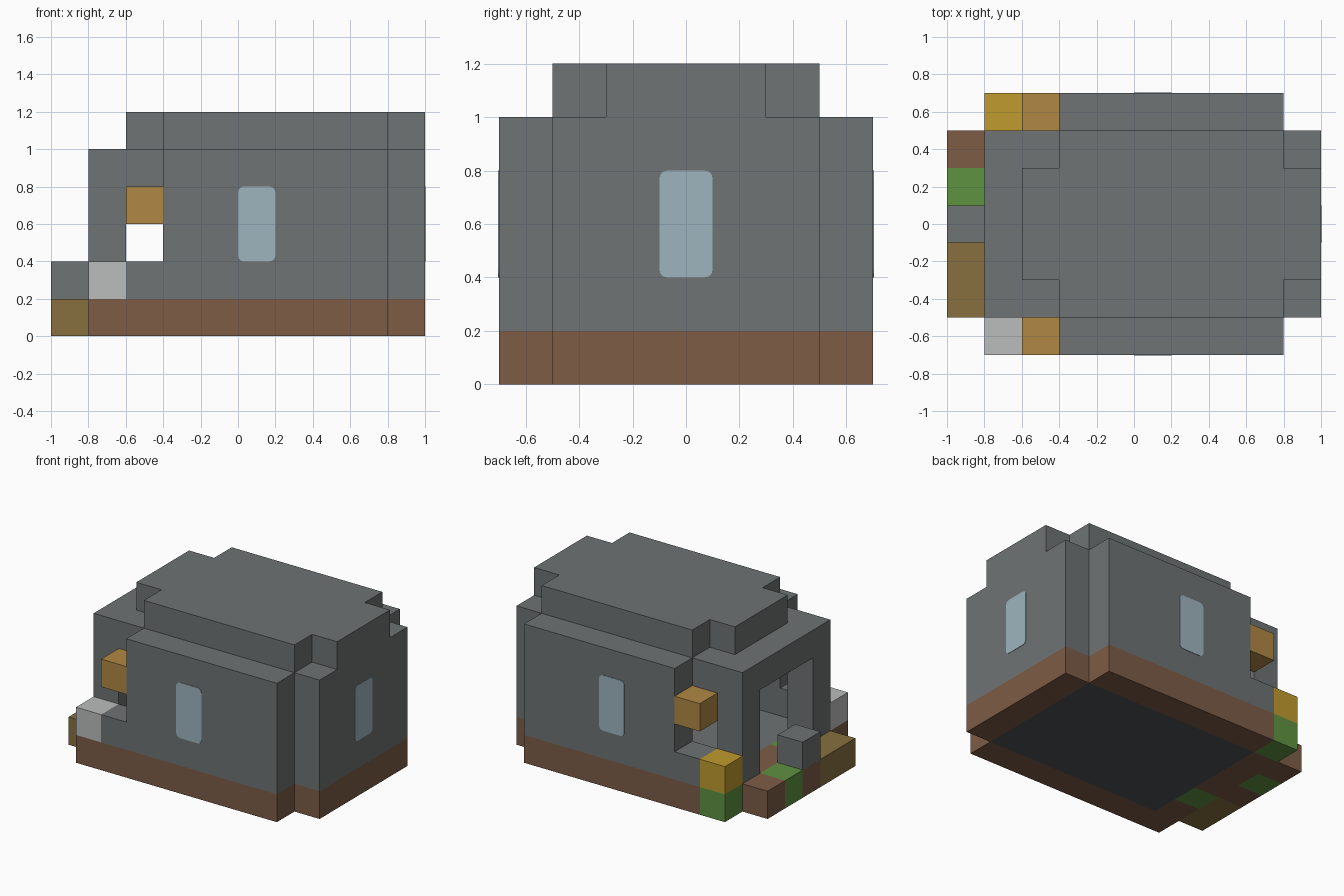
import bpy
import bmesh
from mathutils import Matrix, Vector

cube = bpy.data.objects.get("Cube")
if cube:
    bpy.data.objects.remove(cube, do_unlink=True)


def material(name, rgb):
    # 8-bit sRGB to linear
    lin = [((c / 255 + 0.055) / 1.055) ** 2.4 for c in rgb] + [1.0]
    m = bpy.data.materials.new(name)
    m.use_nodes = True
    m.diffuse_color = lin
    m.node_tree.nodes["Principled BSDF"].inputs["Base Color"].default_value = lin
    return m


stone = material("stone_grey", (110, 115, 115))
slab = material("dark_grey", (78, 84, 86))
earth = material("earth_brown", (125, 92, 70))
olive = material("olive_brown", (135, 112, 62))
pale = material("pale_grey", (186, 189, 187))
amber = material("amber", (176, 136, 68))
yellow = material("yellow", (191, 155, 45))
green = material("green", (95, 146, 65))
glass = material("pale_blue_glass", (158, 181, 190))


def add_object(name, bm, mat):
    mesh = bpy.data.meshes.new(name)
    bm.to_mesh(mesh)
    bm.free()
    mesh.materials.append(mat)
    ob = bpy.data.objects.new(name, mesh)
    bpy.context.collection.objects.link(ob)
    return ob


def block(centre, size):
    """New bmesh holding one box."""
    bm = bmesh.new()
    scale = Matrix.Diagonal(size).to_4x4()
    bmesh.ops.create_cube(bm, size=1, matrix=Matrix.Translation(centre) @ scale)
    return bm


def box(name, mat, x, y, z):
    """Box between (min, max) pairs."""
    size = Vector((x[1] - x[0], y[1] - y[0], z[1] - z[0]))
    centre = Vector((sum(x), sum(y), sum(z))) / 2
    return add_object(name, block(centre, size), mat)


def box_pair(name, mat, x, y, z):
    """Same box on the front (-y) and back (+y) sides."""
    box("back_" + name, mat, x, y, z)
    box("front_" + name, mat, x, (-y[1], -y[0]), z)


BASE = (0, 0.2)
FULL = (0.2, 1)
LOW = (0.2, 0.4)
OUTER = (0.5, 0.7)
POST = (0.3, 0.5)

# Foundation ring and floor
box("front_foundation", earth, (-0.8, 0.8), (-0.7, -0.5), BASE)
box("back_foundation", earth, (-0.6, 0.8), OUTER, BASE)
box("end_foundation", earth, (0.8, 1), (-0.5, 0.5), BASE)
box("threshold_back", earth, (-0.8, -0.6), (-0.1, 0.5), BASE)
box("threshold_green", green, (-0.8, -0.6), (-0.3, -0.1), BASE)
box("threshold_front", earth, (-0.8, -0.6), (-0.5, -0.3), BASE)
floor = box("floor", stone, (-0.6, 0.8), (-0.5, 0.5), BASE)
floor.data.materials.append(slab)
for f in floor.data.polygons:
    f.material_index = int(f.normal.z < -0.5)

# Walls
box_pair("wall", stone, (-0.4, 0.8), OUTER, FULL)
box_pair("sill", stone, (-0.6, -0.4), OUTER, LOW)
box("end_wall", stone, (0.8, 1), (-0.5, 0.5), FULL)
box_pair("door_post", stone, (-0.8, -0.6), POST, FULL)
box("door_lintel", stone, (-0.8, -0.6), (-0.3, 0.3), (0.8, 1))
box_pair("eave", stone, (-0.6, -0.4), POST, (0.8, 1))

# Stepped roof
box("roof", stone, (-0.4, 0.8), (-0.5, 0.5), (1, 1.2))
box("roof_door_end", stone, (-0.6, -0.4), (-0.3, 0.3), (1, 1.2))
box("roof_far_end", stone, (0.8, 1), (-0.3, 0.3), (1, 1.2))

# Lanterns beside the openings
box_pair("lantern", amber, (-0.6, -0.4), OUTER, (0.6, 0.8))

# Corner blocks
box("front_corner_block", pale, (-0.8, -0.6), (-0.7, -0.5), LOW)
box("back_corner_block", yellow, (-0.8, -0.6), OUTER, LOW)
box("back_corner_base", green, (-0.8, -0.6), OUTER, BASE)

# Blocks in front of the doorway
STEP = (-1, -0.8)
box("step_brown", earth, STEP, POST, BASE)
box("step_green", green, STEP, (0.1, 0.3), BASE)
box("step_pillar_base", earth, STEP, (-0.1, 0.1), BASE)
box("step_pillar", stone, STEP, (-0.1, 0.1), LOW)
box("step_olive", olive, STEP, (-0.5, -0.1), BASE)


def window(name, centre, axis):
    """Thin plate with rounded corners, facing along the given axis."""
    thickness = 0.006
    size = Vector((0.2, 0.2, 0.4))
    size[axis] = thickness
    bm = block(centre, size)
    corners = [e for e in bm.edges
               if abs((e.verts[0].co - e.verts[1].co)[axis]) > thickness / 2]
    bmesh.ops.bevel(bm, geom=corners, offset=0.03, segments=3, profile=0.5, affect='EDGES')
    add_object(name, bm, glass)


# Windows
window("front_window", Vector((0.1, -0.7, 0.6)), 1)
window("back_window", Vector((0.1, 0.7, 0.6)), 1)
window("end_window", Vector((1, 0, 0.6)), 0)
